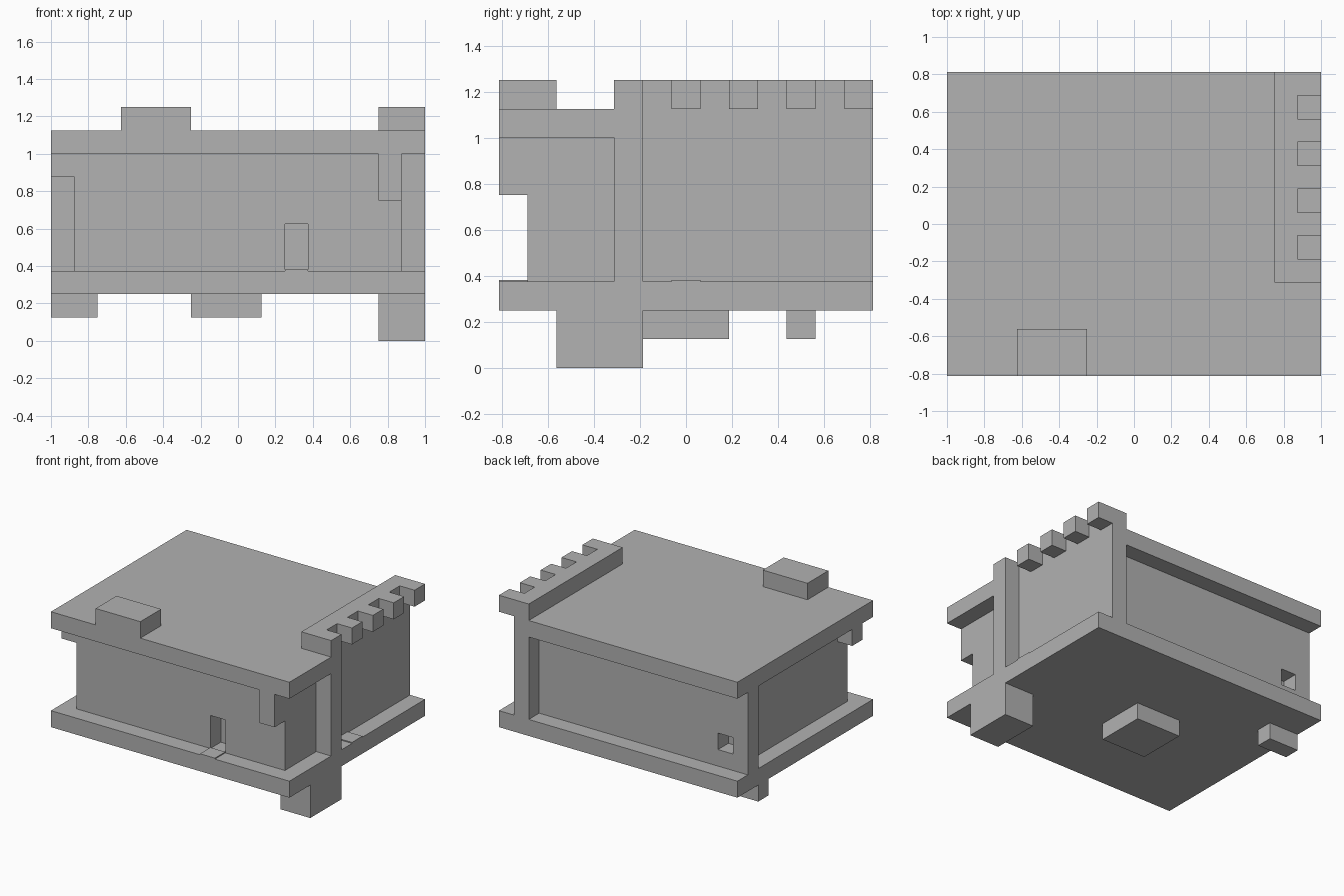
import bpy
import bmesh

default = bpy.data.objects.get("Cube")
if default:
    bpy.data.objects.remove(default, do_unlink=True)

# Single flat material
GREY = (0.445, 0.445, 0.445, 1.0)
mat = bpy.data.materials.new("plain grey")
mat.use_nodes = True
mat.diffuse_color = GREY
bsdf = next(n for n in mat.node_tree.nodes if n.type == "BSDF_PRINCIPLED")
bsdf.inputs["Base Color"].default_value = GREY

U = 1 / 16      # building module
W, D = 16, 13   # half width and half depth in modules


def prism(name, outline, z0, z1):
    """Extrude a flat outline (in modules) from z0 to z1."""
    bm = bmesh.new()
    face = bm.faces.new([bm.verts.new((x * U, y * U, z0 * U)) for x, y in outline])
    top = bmesh.ops.extrude_face_region(bm, geom=[face])["geom"]
    verts = [v for v in top if isinstance(v, bmesh.types.BMVert)]
    bmesh.ops.translate(bm, verts=verts, vec=(0, 0, (z1 - z0) * U))
    bmesh.ops.recalc_face_normals(bm, faces=bm.faces)
    mesh = bpy.data.meshes.new(name)
    bm.to_mesh(mesh)
    bm.free()
    mesh.materials.append(mat)
    obj = bpy.data.objects.new(name, mesh)
    bpy.context.collection.objects.link(obj)
    return obj


def box(name, x, y, z):
    return prism(name, [(x[0], y[0]), (x[1], y[0]), (x[1], y[1]), (x[0], y[1])], *z)


def cut(target, x, y, z):
    """Carve a box-shaped recess out of a part."""
    cutter = box("recess_cutter", x, y, z)
    cutter.hide_render = True
    mod = target.modifiers.new("recess", "BOOLEAN")
    mod.operation = "DIFFERENCE"
    mod.solver = "EXACT"
    mod.object = cutter
    bpy.context.view_layer.objects.active = target
    bpy.ops.object.modifier_apply(modifier=mod.name)
    bpy.data.objects.remove(cutter, do_unlink=True)


# Floor slab and the supports below it
box("floor_slab", (-W, W), (-D, D), (4, 6))
box("right_leg", (12, W), (-9, -3), (0, 4))
box("middle_foot", (-4, 2), (-3, 3), (2, 4))
box("corner_foot", (-W, -12), (7, 9), (2, 4))

# Main body with a door recess and a small back window
body = box("body", (-14, 14), (-11, 11), (6, 16))
cut(body, (4, 6), (-12, -9), (5, 10))
cut(body, (-15, -12), (9, 12), (8, 10))

# Posts and brackets around the body
box("side_post", (14, W), (-5, -3), (6, 18))
box("back_post", (12, 14), (11, D), (6, 16))
box("rear_corner_post", (-W, -14), (9, 11), (6, 16))
box("front_bracket", (12, 14), (-D, -11), (12, 16))
box("side_bracket", (-W, -14), (-11, -9), (14, 16))

# Roof, stepped in beside the crenellated wall
prism("roof_slab", [(-W, -D), (W, -D), (W, -5), (14, -5), (14, D), (-W, D)], 16, 18)
box("roof_block", (-10, -4), (-D, -9), (18, 20))

# Parapet with overhanging teeth
box("parapet", (12, 14), (-5, D), (18, 20))
box("parapet_end", (14, W), (-5, -3), (18, 20))
for i in range(4):
    y = -1 + 4 * i
    box(f"parapet_tooth_{i + 1}", (14, W), (y, y + 2), (18, 20))

# Thin doorsteps on the ledges
box("front_doorstep", (4, 6), (-D, -11), (6, 6.12))
box("side_doorstep", (14, W), (-1, 1), (6, 6.12))
